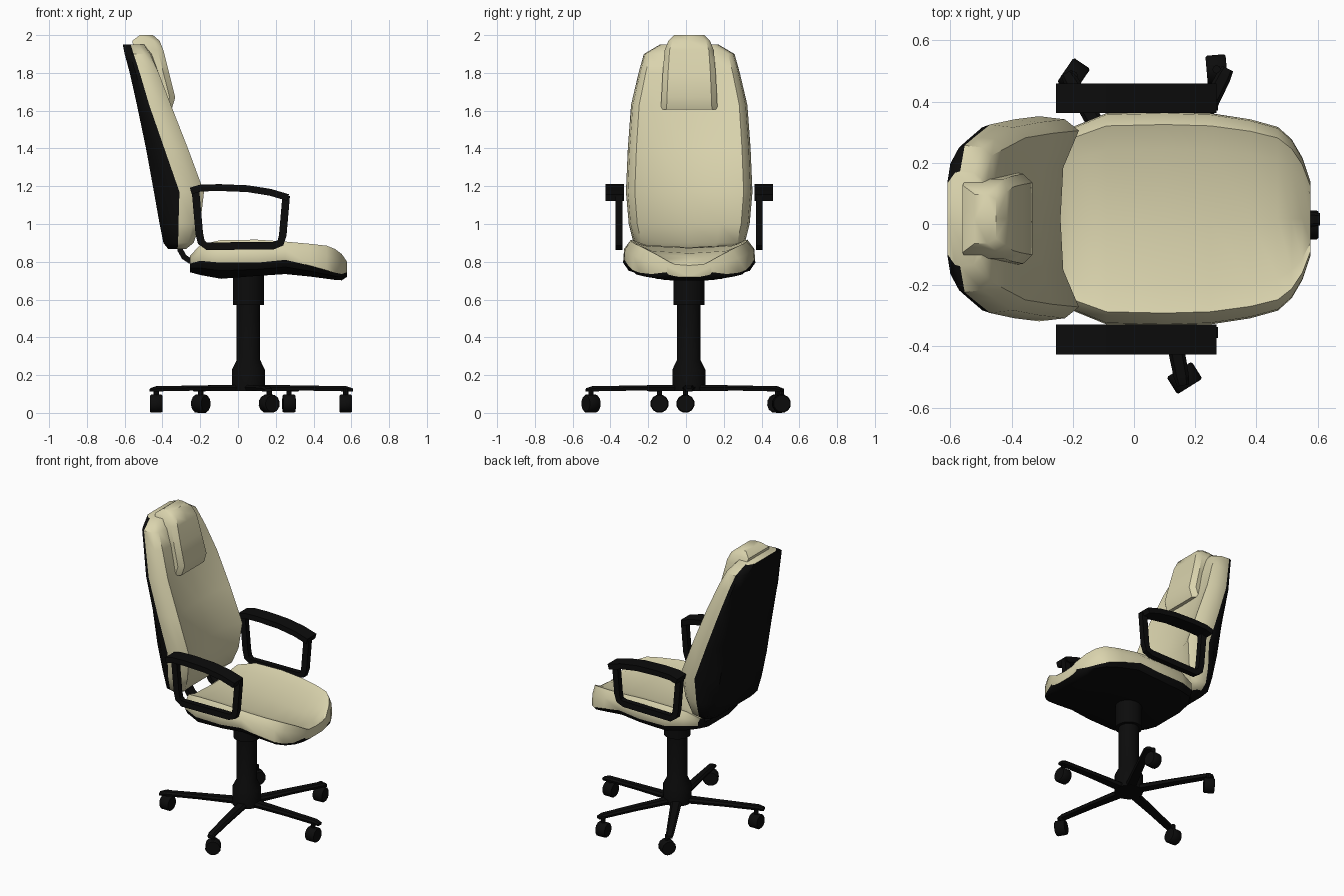
import bpy, bmesh, math
from mathutils import Vector

if "Cube" in bpy.data.objects:
    bpy.data.objects.remove(bpy.data.objects["Cube"])

CY = 0.017                      # symmetry plane of the upper chair
HUB = Vector((0.055, 0.015, 0))


def material(name, rgb):
    m = bpy.data.materials.new(name)
    m.diffuse_color = (*rgb, 1)
    m.use_nodes = True
    m.node_tree.nodes["Principled BSDF"].inputs["Base Color"].default_value = m.diffuse_color
    return m


CREAM = material("cream leather", (0.70, 0.655, 0.42))
BLACK = material("black plastic", (0.0035, 0.0035, 0.0035))


def loft(name, rings, mats, seg_mat=lambda j: 0, caps=(0, 0), angle=40):
    """Skin a list of closed rings, close both ends."""
    bm = bmesh.new()
    vs = [[bm.verts.new(p) for p in r] for r in rings]
    n = len(vs[0])
    for a, b in zip(vs, vs[1:]):
        for j in range(n):
            f = bm.faces.new((a[j], a[(j + 1) % n], b[(j + 1) % n], b[j]))
            f.material_index = seg_mat(j)
    for ring, mi in zip((vs[0], vs[-1]), caps):
        bm.faces.new(ring).material_index = mi
    bmesh.ops.recalc_face_normals(bm, faces=bm.faces)
    me = bpy.data.meshes.new(name)
    bm.to_mesh(me)
    bm.free()
    for m in mats:
        me.materials.append(m)
    me.shade_smooth()
    me.set_sharp_from_angle(angle=math.radians(angle))
    ob = bpy.data.objects.new(name, me)
    bpy.context.collection.objects.link(ob)
    return ob


def mirrored(half):
    """Half section (y, other) that starts and ends on y = 0 -> full ring."""
    return half + [(-y, o) for y, o in half[-2:0:-1]]


def shell_rule(h, split):
    """Black for the first segments of each half section, cream for the rest."""
    n = 2 * (h - 1)
    return lambda j: 1 if (j if j < h - 1 else n - 1 - j) < split else 0


def turned(name, profile, centre, axis=Vector((0, 0, 1)), sides=16, angle=40):
    """Round part from (radius, distance along axis) pairs."""
    u = axis.orthogonal().normalized()
    v = axis.cross(u)
    steps = [2 * math.pi * i / sides for i in range(sides)]
    rings = [[centre + axis * d + (u * math.cos(t) + v * math.sin(t)) * r for t in steps]
             for r, d in profile]
    return loft(name, rings, [BLACK], angle=angle)


def bar(name, path, thick, width, y):
    """Flat bar following an x-z path."""
    pts = [Vector(p) for p in path]
    rings = []
    for i, p in enumerate(pts):
        d = (pts[min(i + 1, len(pts) - 1)] - pts[max(i - 1, 0)]).normalized()
        nrm = Vector((-d.y, d.x)) * thick / 2
        rings.append([(p.x + s * nrm.x, y + t * width / 2, p.y + s * nrm.y)
                      for s, t in ((1, 1), (1, -1), (-1, -1), (-1, 1))])
    return loft(name, rings, [BLACK], angle=35)


# Seat: stations along x (x, half width, bottom, colour split, top)
rings = []
for x, w, zb, zs, zt in [(-.255, .22, .745, .79, .83), (-.20, .30, .73, .805, .89),
                         (-.09, .345, .71, .795, .915), (.10, .35, .725, .795, .917),
                         (.25, .345, .735, .81, .907), (.38, .325, .722, .78, .895),
                         (.47, .30, .71, .755, .885), (.515, .26, .704, .742, .867),
                         (.55, .20, .702, .735, .84), (.577, .12, .72, .745, .80)]:
    dish = min(.04, .35 * (zt - zs))
    half = [(0, zb), (.5 * w, zb), (.93 * w, zb + .5 * (zs - zb)), (w, zs),
            (.985 * w, zs + .6 * (zt - zs)), (.88 * w, zt), (.65 * w, zt - .7 * dish), (0, zt - dish)]
    rings.append([(x, CY + y, z) for y, z in mirrored(half)])
loft("seat", rings, [CREAM, BLACK], shell_rule(8, 3), caps=(1, 0))

# Backrest: stations along z (z, half width, rear, colour split, front edge, front middle)
rings = []
for z, w, xb, xs, xe, xc in [(.868, .25, -.37, -.32, -.275, -.28), (.90, .295, -.395, -.317, -.235, -.26),
                             (1.0, .32, -.415, -.315, -.20, -.245), (1.17, .335, -.445, -.31, -.18, -.24),
                             (1.4, .325, -.487, -.39, -.265, -.305), (1.63, .308, -.535, -.47, -.355, -.385),
                             (1.8, .268, -.573, -.52, -.42, -.42), (1.9, .24, -.60, -.553, -.465, -.455),
                             (1.95, .155, -.61, -.568, -.50, -.485)]:
    half = [(0, xb), (.75 * w, xb), (.97 * w, xs - .4 * (xs - xb)), (w, xs),
            (.97 * w, xs + .65 * (xe - xs)), (.86 * w, xe), (.5 * w, xc - .15 * (xc - xe)), (0, xc)]
    rings.append([(x, CY + y, z) for y, x in mirrored(half)])
loft("backrest", rings, [CREAM, BLACK], shell_rule(8, 3), caps=(1, 0))

# Headrest pad
rings = []
for z, w, xb, xf in [(1.605, .15, -.42, -.352), (1.67, .147, -.46, -.332), (1.8, .14, -.51, -.365),
                     (1.92, .13, -.55, -.395), (1.97, .11, -.56, -.415), (2.0, .08, -.52, -.45)]:
    half = [(0, xb), (w, xb), (w, xf - .03), (.8 * w, xf), (0, xf)]
    rings.append([(x, CY + y, z) for y, x in mirrored(half)])
loft("headrest", rings, [CREAM])

# Armrests and back brackets, both sides
for s, side in ((-1, "right"), (1, "left")):
    bar(side + "_arm_pad", [(-.25, 1.175), (-.20, 1.19), (-.10, 1.193), (.05, 1.187),
                            (.17, 1.168), (.265, 1.14)], .036, .097, CY + s * .394)
    bar(side + "_arm_frame", [(-.225, 1.175), (-.205, .95), (-.195, .905), (-.165, .882), (.19, .886),
                              (.225, .90), (.237, .94), (.255, 1.15)], .04, .036, CY + s * .371)
    bar(side + "_back_bracket", [(-.315, .95), (-.305, .86), (-.285, .825), (-.255, .805), (-.15, .78)],
        .03, .06, CY + s * .12)

# Gas column
turned("column", [(.088, .115), (.088, .23), (.063, .28), (.063, .57), (.083, .57), (.083, .75)],
       HUB, sides=20)

# Five spokes
for i, deg in enumerate((0, 63, 120, 201, -79)):
    d = Vector((math.cos(math.radians(deg)), math.sin(math.radians(deg)), 0))
    side = Vector((-d.y, d.x, 0))
    rings = []
    for r, w, z0, z1 in ((0, .036, .115, .15), (.3, .03, .118, .145), (.52, .025, .114, .141),
                         (.553, .02, .112, .13)):
        zm = z0 + .6 * (z1 - z0)
        rings.append([HUB + d * r + side * (k * w) + Vector((0, 0, z))
                      for k, z in ((-.8, z0), (.8, z0), (1, zm), (.6, z1), (-.6, z1), (-1, zm))])
    loft("spoke_%d" % (i + 1), rings, [BLACK])

# Casters: position and axle direction
for i, (x, y, deg) in enumerate([(.57, -.003, 0), (.27, .505, 5), (-.197, .485, -34),
                                 (.165, -.503, -58), (-.433, -.14, 0)]):
    axle = Vector((math.cos(math.radians(deg)), math.sin(math.radians(deg)), 0))
    turned("caster_wheel_%d" % (i + 1), [(.044, -.033), (.049, -.027), (.049, .027), (.044, .033)],
           Vector((x, y, .049)), axle, 12)
    turned("caster_stem_%d" % (i + 1), [(.014, .06), (.014, .13)], Vector((x, y, 0)), sides=8)
